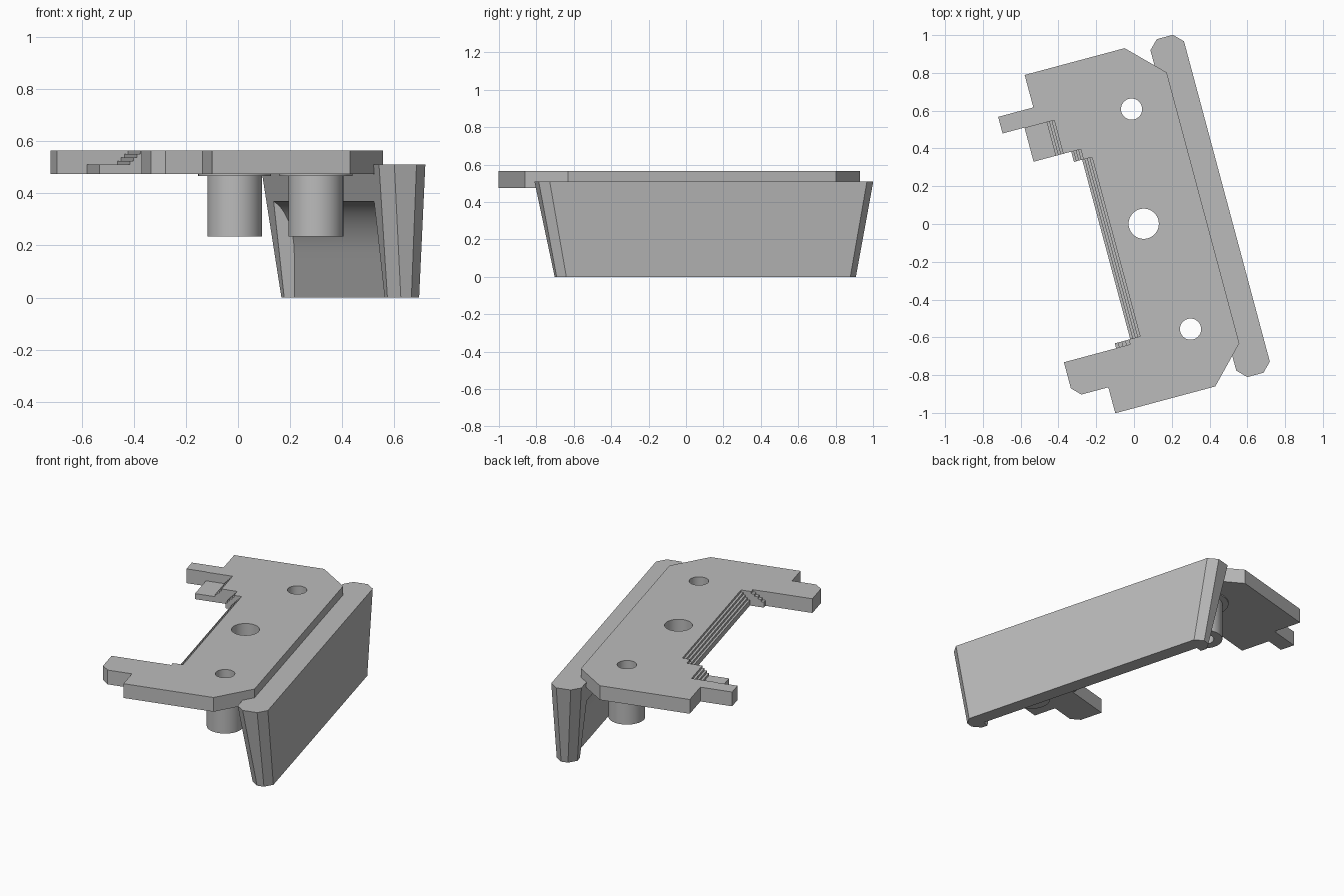
import bpy, bmesh, math

if "Cube" in bpy.data.objects:
    bpy.data.objects.remove(bpy.data.objects["Cube"], do_unlink=True)

TURN = math.radians(15)      # whole model is turned about z
MID = -0.012                 # middle of the long direction
BASE, LEDGE, TOP = 0.475, 0.51, 0.565

grey = bpy.data.materials.new("plain_grey")
grey.use_nodes = True
grey.diffuse_color = (0.5, 0.5, 0.5, 1)
grey.node_tree.nodes["Principled BSDF"].inputs["Base Color"].default_value = (0.5, 0.5, 0.5, 1)


def loft(name, ring_a, ring_b):
    """Solid between two rings with equal point counts."""
    bm = bmesh.new()
    a = [bm.verts.new(p) for p in ring_a]
    b = [bm.verts.new(p) for p in ring_b]
    bm.faces.new(a)
    bm.faces.new(b)
    for i in range(len(a)):
        j = (i + 1) % len(a)
        bm.faces.new((a[i], a[j], b[j], b[i]))
    bmesh.ops.recalc_face_normals(bm, faces=bm.faces)
    mesh = bpy.data.meshes.new(name)
    bm.to_mesh(mesh)
    bm.free()
    mesh.materials.append(grey)
    obj = bpy.data.objects.new(name, mesh)
    obj.rotation_euler.z = TURN
    bpy.context.collection.objects.link(obj)
    return obj


def upright(name, outline, low, high):
    return loft(name, [(x, y, low) for x, y in outline], [(x, y, high) for x, y in outline])


def lengthwise(name, profile, start, end):
    return loft(name, [(x, start, z) for x, z in profile], [(x, end, z) for x, z in profile])


def circle(x, y, r, n=48):
    return [(x + r * math.cos(math.tau * i / n), y + r * math.sin(math.tau * i / n)) for i in range(n)]


def cut(obj, cutter):
    cutter.hide_render = True
    mod = obj.modifiers.new("cut", 'BOOLEAN')
    mod.operation, mod.solver, mod.object = 'DIFFERENCE', 'EXACT', cutter
    bpy.context.view_layer.update()
    with bpy.context.temp_override(object=obj, active_object=obj, selected_objects=[obj]):
        bpy.ops.object.modifier_apply(modifier=mod.name)


def stair_cutter(left, first, last, start, end):
    """Removes the space above a small flight of steps rising towards +x."""
    profile = [(left, TOP + 0.05), (left, LEDGE)]
    for i in range(4):
        x = first + (last - first) * i / 3
        z = LEDGE + (TOP - LEDGE) * i / 4
        profile.append((x, z))
        profile.append((x, z + (TOP - LEDGE) / 4))
    profile[-1] = (last, TOP + 0.05)
    return lengthwise("step_cutter", profile, start, end)


# Top plate with its two arms
plate = upright("top_plate", [
    (-0.355, 0.912), (0.193, 0.912), (0.375, 0.73), (0.375, -0.754), (0.193, -0.942),
    (-0.355, -0.942), (-0.355, -0.8), (-0.503, -0.8), (-0.548, -0.754), (-0.548, -0.611),
    (-0.262, -0.611), (-0.262, -0.584), (-0.177, -0.584), (-0.177, 0.4), (-0.222, 0.4),
    (-0.222, 0.456), (-0.428, 0.456), (-0.428, 0.643), (-0.548, 0.643), (-0.548, 0.734),
    (-0.355, 0.734)], BASE, TOP)

# Stepped edges around the slot
cutters = [stair_cutter(-0.3, -0.164, -0.123, -0.583, 0.399),
           stair_cutter(-0.5, -0.307, -0.266, 0.44, 0.64),
           stair_cutter(-0.25, -0.21, -0.17, 0.39, 0.455),
           stair_cutter(-0.28, -0.245, -0.185, -0.61, -0.57)]

# Screw bosses under the plate, each with a thin flange
bosses = []
for side, label in ((1, "back"), (-1, "front")):
    y = MID + side * 0.603
    hole = upright("hole_cutter", circle(0.145, y, 0.056), 0.1, 0.7)
    for part, r, low, high in (("boss", 0.105, 0.235, BASE), ("flange", 0.14, 0.467, BASE + 0.001)):
        obj = upright(label + "_" + part, circle(0.145, y, r), low, high)
        cut(obj, hole)
        bosses.append(obj)
    cutters.append(hole)
cutters.append(upright("hole_cutter", circle(0.05, MID, 0.08), 0.1, 0.7))
for c in cutters:
    cut(plate, c)


# Side panel: chamfered block that narrows downwards
def chamfered(inner, outer, half, chamfer, z):
    quarter = [(inner, half - chamfer), (inner + chamfer, half), (outer - chamfer, half), (outer, half - chamfer)]
    ring = quarter + [(x, -y) for x, y in reversed(quarter)]
    return [(x, y + MID, z) for x, y in ring]


panel = loft("side_panel", chamfered(0.38, 0.506, 0.828, 0.042, 0), chamfered(0.322, 0.506, 0.926, 0.048, LEDGE))

# Cove hollowed out of the panel's inner side
cove = [(0.2, 0.38), (0.2, -0.05), (0.42, -0.05)]
for i in range(17):
    t = math.pi / 2 * i / 16
    cove.append((0.3 + 0.12 * math.cos(t), 0.17 + 0.21 * math.sin(t)))
cove_cutter = lengthwise("cove_cutter", cove, MID - 0.745, MID + 0.745)
cut(panel, cove_cutter)

for c in cutters + [cove_cutter]:
    bpy.data.objects.remove(c, do_unlink=True)

for obj in bosses + [plate, panel]:
    bpy.ops.object.select_all(action='DESELECT')
    obj.select_set(True)
    bpy.context.view_layer.objects.active = obj
    bpy.ops.object.shade_smooth_by_angle(angle=math.radians(25))
